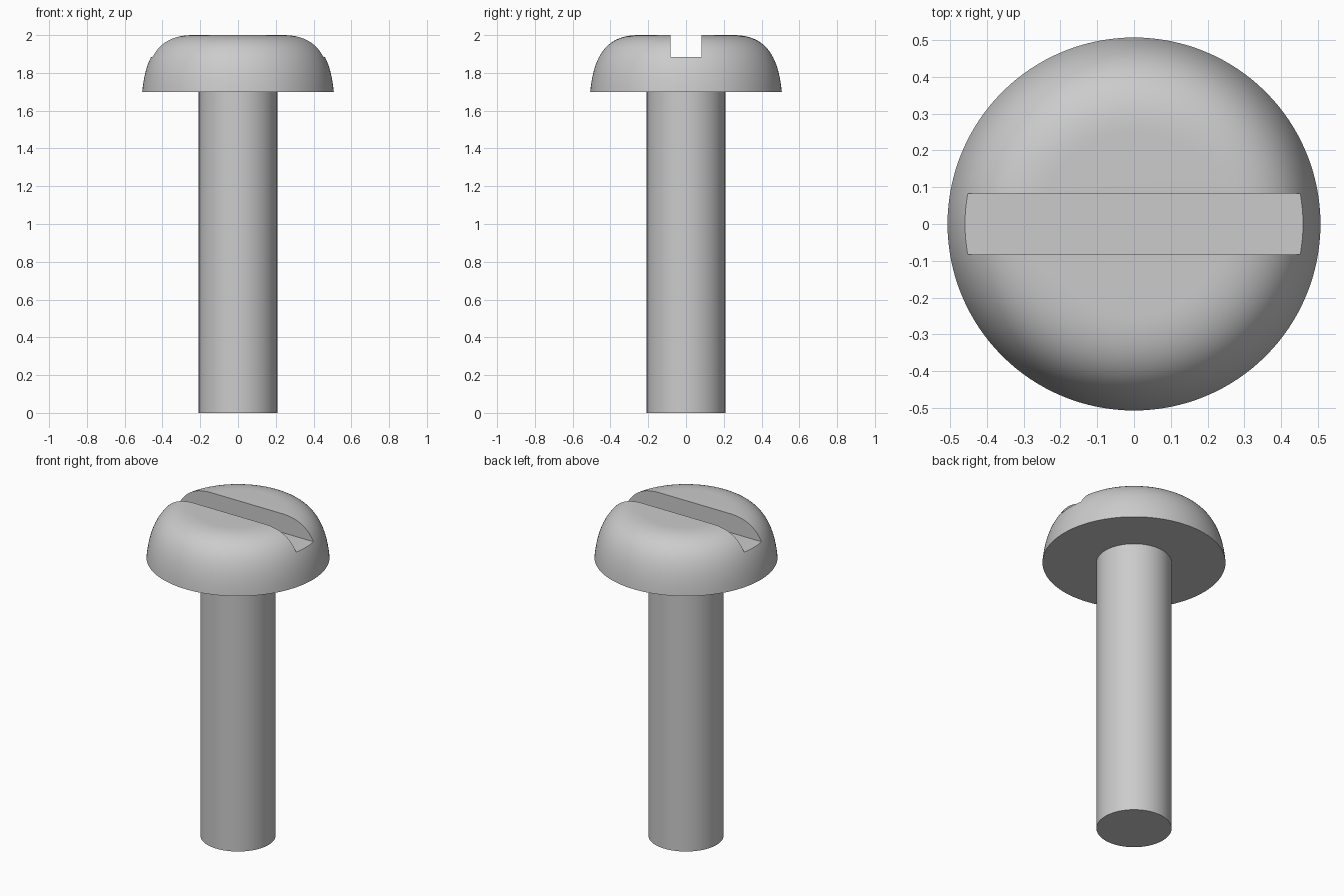
import bpy, bmesh, math
from mathutils import Vector
from mathutils.geometry import interpolate_bezier

if "Cube" in bpy.data.objects:
    bpy.data.objects.remove(bpy.data.objects["Cube"])

SEGMENTS = 128
SHANK_R, HEAD_R, HEAD_Z, TOP_Z = 0.208, 0.507, 1.70, 2.0
SLOT_HALF, SLOT_Z = 0.083, 1.885

# Screw profile: shank, flat underside, domed pan head, flat top
dome = interpolate_bezier(Vector((HEAD_R, 0, HEAD_Z)), Vector((0.486, 0, 1.92)),
                          Vector((0.40, 0, TOP_Z)), Vector((0.25, 0, TOP_Z)), 24)
profile = [Vector((0, 0, 0)), Vector((SHANK_R, 0, 0)), Vector((SHANK_R, 0, HEAD_Z)),
           *dome, Vector((0, 0, TOP_Z))]

# Revolve the profile into one solid
bm = bmesh.new()
verts = [bm.verts.new(p) for p in profile]
edges = [bm.edges.new(pair) for pair in zip(verts, verts[1:])]
bmesh.ops.spin(bm, geom=verts + edges, cent=(0, 0, 0), axis=(0, 0, 1),
               angle=2 * math.pi, steps=SEGMENTS, use_duplicate=False)
bmesh.ops.remove_doubles(bm, verts=bm.verts, dist=1e-5)
bmesh.ops.recalc_face_normals(bm, faces=bm.faces)
mesh = bpy.data.meshes.new("pan_head_screw")
bm.to_mesh(mesh)
bm.free()
screw = bpy.data.objects.new("pan_head_screw", mesh)
bpy.context.collection.objects.link(screw)

# Driver slot cut across the head along x
bpy.ops.mesh.primitive_cube_add(size=1, location=(0, 0, SLOT_Z + 0.25))
cutter = bpy.context.object
cutter.name = "slot_cutter"
cutter.scale = (1.4, 2 * SLOT_HALF, 0.5)
cutter.hide_render = True
cut = screw.modifiers.new("slot", 'BOOLEAN')
cut.operation = 'DIFFERENCE'
cut.solver = 'EXACT'
cut.object = cutter

bpy.ops.object.select_all(action='DESELECT')
screw.select_set(True)
bpy.context.view_layer.objects.active = screw
bpy.ops.object.modifier_apply(modifier=cut.name)
bpy.data.objects.remove(cutter)

# Smooth round surfaces, crisp rims and slot edges
bpy.ops.object.shade_smooth_by_angle(angle=math.radians(30))
